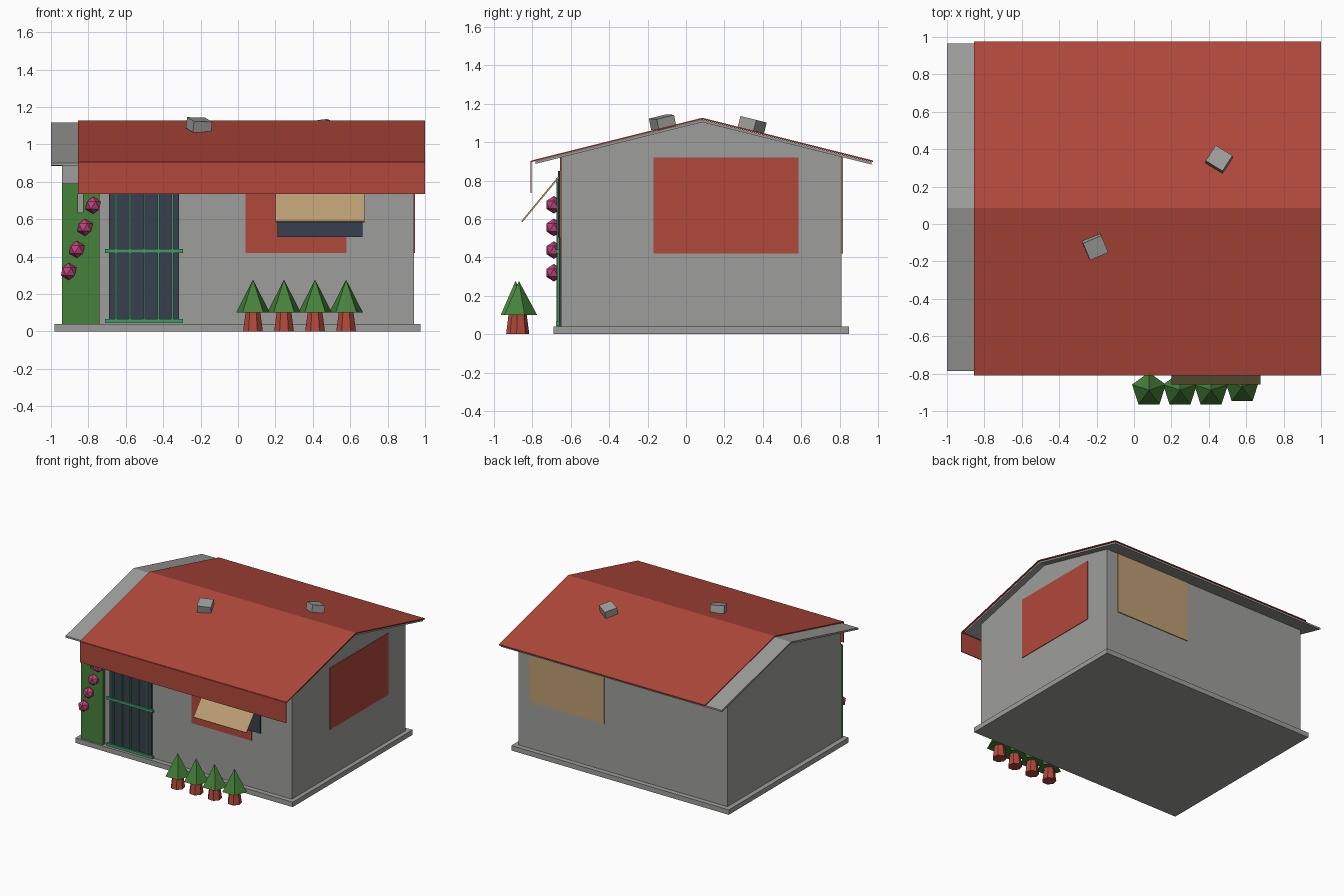
import bpy
import bmesh
from math import atan2, radians, pi
from mathutils import Matrix

cube = bpy.data.objects.get("Cube")
if cube:
    bpy.data.objects.remove(cube, do_unlink=True)


def make_material(name, rgb):
    mat = bpy.data.materials.new(name)
    mat.use_nodes = True
    mat.diffuse_color = (*rgb, 1)
    mat.node_tree.nodes["Principled BSDF"].inputs["Base Color"].default_value = (*rgb, 1)
    return mat


GREY = make_material("concrete grey", (0.34, 0.34, 0.33))
RED = make_material("brick red", (0.44, 0.065, 0.043))
TAN = make_material("canvas tan", (0.50, 0.34, 0.17))
LEAF = make_material("leaf green", (0.06, 0.22, 0.042))
RAIL = make_material("rail green", (0.06, 0.33, 0.14))
DARK = make_material("dark glass", (0.038, 0.05, 0.075))
PINK = make_material("blossom pink", (0.52, 0.055, 0.20))


def finish(name, bm, mat):
    bmesh.ops.recalc_face_normals(bm, faces=bm.faces)
    mesh = bpy.data.meshes.new(name)
    bm.to_mesh(mesh)
    bm.free()
    mesh.materials.append(mat)
    obj = bpy.data.objects.new(name, mesh)
    bpy.context.collection.objects.link(obj)
    return obj


def box(name, mat, x, y, z):
    """Box from its (min, max) extents along each axis."""
    bm = bmesh.new()
    bmesh.ops.create_cube(bm, size=1)
    for v in bm.verts:
        v.co = [(lo + hi) / 2 + c * (hi - lo) for c, (lo, hi) in zip(v.co, (x, y, z))]
    return finish(name, bm, mat)


def prism(name, mat, profile, x0, x1):
    """Side profile of (y, z) points extruded along x."""
    bm = bmesh.new()
    face = bm.faces.new([bm.verts.new((x0, y, z)) for y, z in profile])
    geom = bmesh.ops.extrude_face_region(bm, geom=[face])["geom"]
    new_verts = [g for g in geom if isinstance(g, bmesh.types.BMVert)]
    bmesh.ops.translate(bm, verts=new_verts, vec=(x1 - x0, 0, 0))
    return finish(name, bm, mat)


def cone(name, mat, sides, r0, r1, z0, z1, x, y, turn):
    bm = bmesh.new()
    place = Matrix.Translation((x, y, (z0 + z1) / 2)) @ Matrix.Rotation(turn, 4, "Z")
    bmesh.ops.create_cone(bm, cap_ends=True, segments=sides, radius1=r0,
                          radius2=r1, depth=z1 - z0, matrix=place)
    return finish(name, bm, mat)


# Roof line shared by the gable walls and both roof layers
RIDGE_Y, SLOPE = 0.085, 0.25


def roof_z(y, top):
    return top - SLOPE * abs(y - RIDGE_Y)


def roof_layer(name, mat, x0, x1, front, back, top, thick):
    upper = [(y, roof_z(y, top)) for y in (front, RIDGE_Y, back)]
    lower = [(y, z - thick) for y, z in reversed(upper)]
    prism(name, mat, upper + lower, x0, x1)


# House body
FRONT, BACK, SIDE = -0.65, 0.81, 0.94
box("base_slab", GREY, (-0.98, 0.975), (-0.69, 0.85), (0, 0.04))
gable = [(y, roof_z(y, 1.108)) for y in (FRONT, RIDGE_Y, BACK)]
prism("house_walls", GREY, [(BACK, 0.03), (FRONT, 0.03)] + gable, -SIDE, SIDE)

# Layered roof with front fascia
roof_layer("roof_slab", GREY, -1.0, 0.99, -0.785, 0.965, 1.118, 0.014)
roof_layer("roof_tiles", RED, -0.855, 1.0, -0.805, 0.975, 1.127, 0.008)
box("front_fascia", RED, (-0.855, 1.0), (-0.811, -0.804), (0.735, 0.902))

# Painted wall panels
box("front_panel", RED, (0.04, 0.58), (FRONT - 0.005, FRONT + 0.002), (0.42, 0.92))
box("side_panel", RED, (SIDE - 0.002, SIDE + 0.005), (-0.17, 0.585), (0.42, 0.92))
box("back_panel", TAN, (0.165, 0.84), (BACK - 0.002, BACK + 0.007), (0.42, 0.92))

# Window and sloping awning
box("window", DARK, (0.21, 0.665), (-0.666, -0.656), (0.505, 0.85))
prism("awning", TAN, [(-0.66, 0.815), (-0.852, 0.583), (-0.858, 0.589), (-0.666, 0.821)],
      0.2, 0.675)

# Door with railings
box("door", DARK, (-0.69, -0.315), (-0.662, FRONT), (0.045, 0.8))
for i in range(5):
    x = -0.652 + i * 0.0755
    box(f"door_bar_{i + 1}", RAIL, (x - 0.005, x + 0.005), (-0.672, -0.66), (0.045, 0.8))
for i, z in enumerate((0.055, 0.43, 0.8)):
    box(f"door_rail_{i + 1}", RAIL, (-0.71, -0.295), (-0.676, -0.66), (z - 0.01, z + 0.01))

# Climbing plant with blossoms
VINE_Y = (-0.675, FRONT)
box("vine_lower", LEAF, (-0.94, -0.74), VINE_Y, (0.04, 0.635))
box("vine_left", LEAF, (-0.94, -0.855), VINE_Y, (0.635, 0.79))
box("vine_right", LEAF, (-0.83, -0.74), VINE_Y, (0.635, 0.76))
for i in range(4):
    bm = bmesh.new()
    spot = Matrix.Translation((-0.905 + i * 0.0435, -0.688, 0.32 + i * 0.118))
    bmesh.ops.create_icosphere(bm, subdivisions=1, radius=0.046, matrix=spot)
    finish(f"blossom_{i + 1}", bm, PINK)

# Row of little trees
for i in range(4):
    x, y = 0.08 + i * 0.166, (-0.87 if i == 3 else -0.888)
    cone(f"tree_trunk_{i + 1}", RED, 7, 0.054, 0.038, 0, 0.12, x, y, 0)
    cone(f"tree_crown_{i + 1}", LEAF, 5, 0.095, 0, 0.1, 0.277, x, y, 0)

# Roof vents sitting on each slope
for name, x, y, turn, roll in (("front_vent", -0.208, -0.122, 22, 7),
                               ("back_vent", 0.455, 0.345, -32, 0)):
    tilt = atan2(SLOPE, 1) * (1 if y < RIDGE_Y else -1)
    vent = box(name, GREY, (-0.053, 0.053), (-0.05, 0.05), (-0.03, 0.03))
    turned = Matrix.Rotation(tilt, 4, "X") @ Matrix.Rotation(radians(turn), 4, "Z")
    vent.matrix_world = (Matrix.Translation((x, y, roof_z(y, 1.155))) @ turned
                         @ Matrix.Rotation(radians(roll), 4, "Y"))
